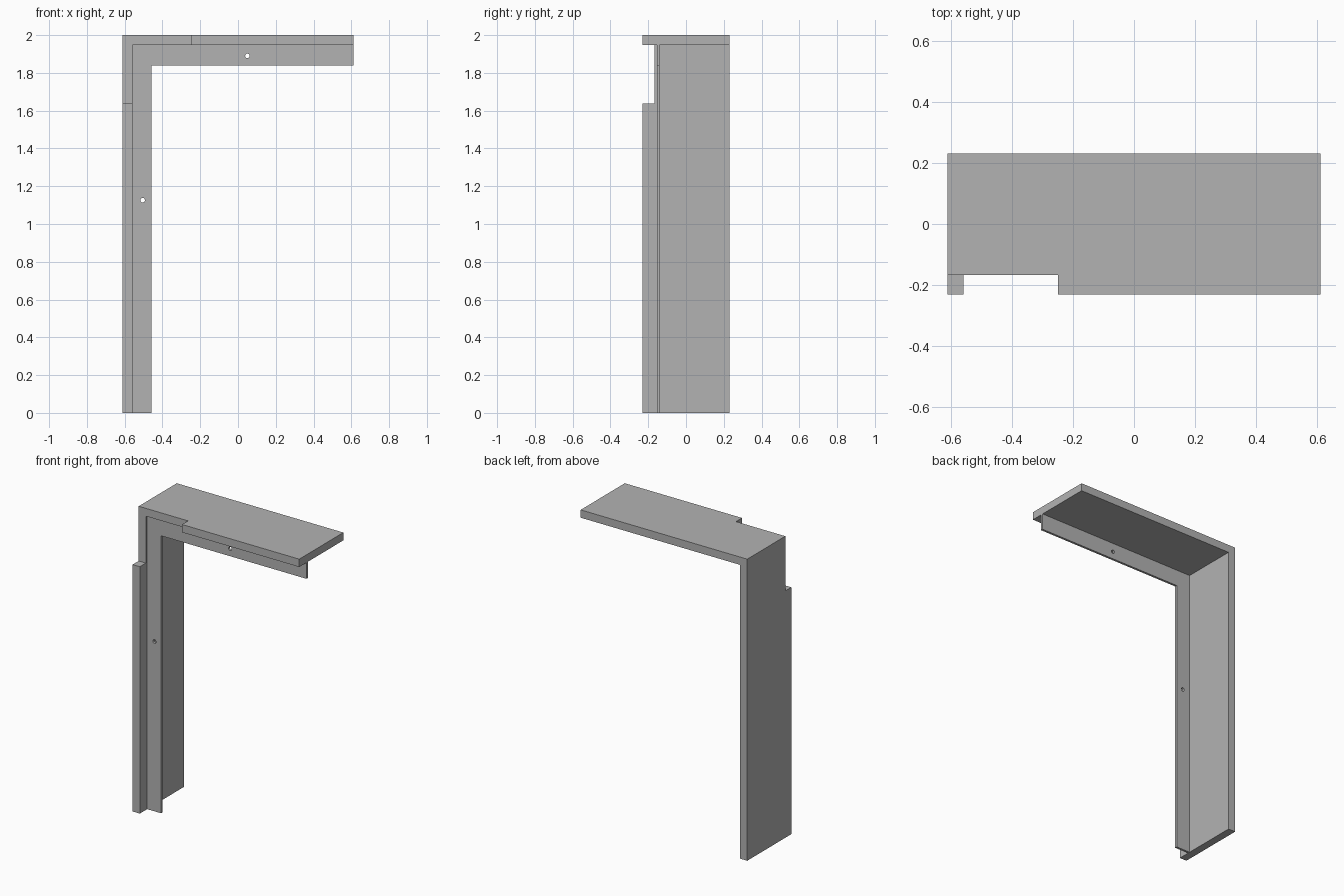
import bpy
import bmesh
import math
from mathutils import Vector

cube = bpy.data.objects.get("Cube")
if cube:
    bpy.data.objects.remove(cube, do_unlink=True)

# Overall sizes
HALF_W, HALF_D, TOP = 0.611, 0.231, 2.0
WALL = 0.052                      # thickness of post and top board
INNER_X, INNER_Z = -HALF_W + WALL, TOP - WALL
FLANGE_W = 0.102

grey = bpy.data.materials.new("plain grey")
grey.use_nodes = True
colour = (0.45, 0.45, 0.45, 1)
grey.diffuse_color = colour
grey.node_tree.nodes["Principled BSDF"].inputs["Base Color"].default_value = colour


def angle_piece(name, x0, z1, x_width, z_width, y0, y1):
    """Upside-down L in the xz plane, extruded from y0 to y1."""
    xi, zi = x0 + x_width, z1 - z_width
    outline = [(x0, 0), (xi, 0), (xi, zi), (HALF_W, zi), (HALF_W, z1), (x0, z1)]
    bm = bmesh.new()
    face = bm.faces.new([bm.verts.new((x, y0, z)) for x, z in outline])
    out = bmesh.ops.extrude_face_region(bm, geom=[face])
    moved = [v for v in out["geom"] if isinstance(v, bmesh.types.BMVert)]
    bmesh.ops.translate(bm, verts=moved, vec=(0, y1 - y0, 0))
    bmesh.ops.recalc_face_normals(bm, faces=bm.faces)
    mesh = bpy.data.meshes.new(name)
    bm.to_mesh(mesh)
    bm.free()
    mesh.materials.append(grey)
    obj = bpy.data.objects.new(name, mesh)
    bpy.context.collection.objects.link(obj)
    return obj


def cut(target, cutter):
    """Subtract the cutter and hide it."""
    cutter.hide_render = True
    cutter.hide_viewport = True
    cutter.data.materials.append(grey)
    mod = target.modifiers.new(cutter.name, "BOOLEAN")
    mod.operation = "DIFFERENCE"
    mod.solver = "EXACT"
    mod.object = cutter
    # Bake the cut and discard the helper
    graph = bpy.context.evaluated_depsgraph_get()
    mesh = bpy.data.meshes.new_from_object(target.evaluated_get(graph))
    target.modifiers.clear()
    target.data = mesh
    bpy.data.objects.remove(cutter, do_unlink=True)


# Post and top board
frame = angle_piece("post_and_top_board", -HALF_W, TOP, WALL, WALL, -HALF_D, HALF_D)

# Notch in the front corner
low, high = Vector((-0.8, -0.4, 1.637)), Vector((-0.249, -0.168, 2.2))
bpy.ops.mesh.primitive_cube_add(size=1, location=(low + high) / 2)
notch = bpy.context.object
notch.name = "notch_cutter"
notch.scale = high - low
bpy.context.view_layer.update()
cut(frame, notch)

# Thin mounting flange set behind the front edge
flange = angle_piece("mounting_flange", INNER_X, INNER_Z, FLANGE_W, FLANGE_W + 0.006,
                     -0.154, -0.139)

# Screw holes
for x, z in ((0.05, 1.89), (-0.505, 1.126)):
    bpy.ops.mesh.primitive_cylinder_add(vertices=24, radius=0.012, depth=0.1,
                                        location=(x, -0.146, z),
                                        rotation=(math.pi / 2, 0, 0))
    hole = bpy.context.object
    hole.name = "hole_cutter"
    bpy.context.view_layer.update()
    cut(flange, hole)
